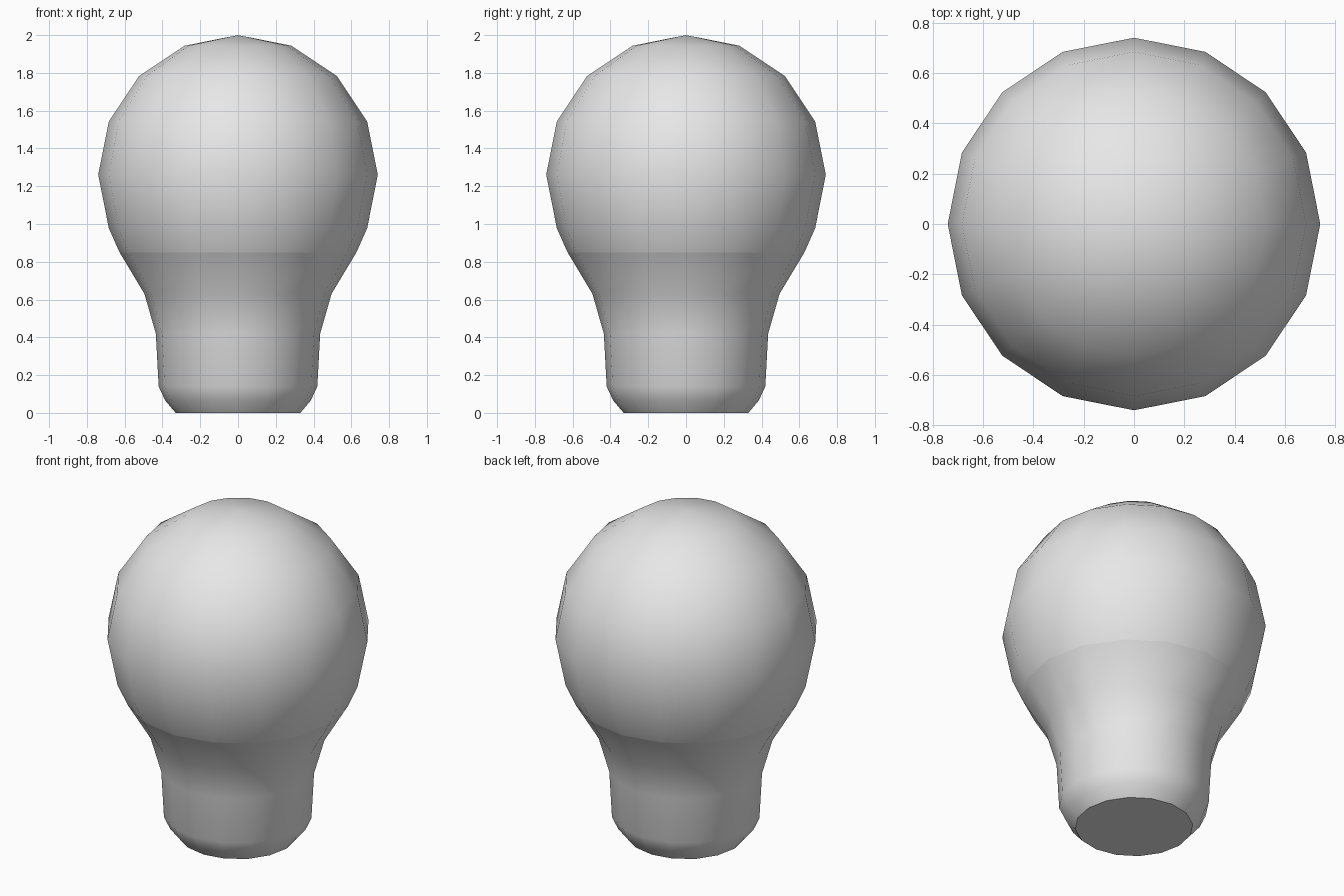
import bpy
import bmesh
from math import sin, cos, pi

cube = bpy.data.objects.get("Cube")
if cube:
    bpy.data.objects.remove(cube, do_unlink=True)

SIDES = 16
RADIUS = 0.74
CENTRE = 1.26

grey = bpy.data.materials.new("light grey")
grey.use_nodes = True
grey.diffuse_color = (0.8, 0.8, 0.8, 1)
grey.node_tree.nodes["Principled BSDF"].inputs["Base Color"].default_value = (0.8, 0.8, 0.8, 1)


def lathe(name, profile, sharp_heights):
    """Turn a (radius, height) profile about z; zero radius makes a pole."""
    bm = bmesh.new()
    rings = []
    for r, z in profile:
        count = SIDES if r > 0 else 1
        rings.append([bm.verts.new((r * cos(2 * pi * i / SIDES), r * sin(2 * pi * i / SIDES), z))
                      for i in range(count)])
    bm.faces.new(rings[0][::-1])  # flat base
    for low, high in zip(rings, rings[1:]):
        for i in range(SIDES):
            j = (i + 1) % SIDES
            if len(high) == 1:
                bm.faces.new((low[i], low[j], high[0]))
            else:
                bm.faces.new((low[i], low[j], high[j], high[i]))
    for face in bm.faces:
        face.smooth = len(face.verts) < SIDES
    # Crease the rings where the shading breaks
    for edge in bm.edges:
        if all(any(abs(v.co.z - h) < 0.001 for h in sharp_heights) for v in edge.verts):
            edge.smooth = False
    mesh = bpy.data.meshes.new(name)
    bm.to_mesh(mesh)
    bm.free()
    mesh.materials.append(grey)
    obj = bpy.data.objects.new(name, mesh)
    bpy.context.collection.objects.link(obj)
    return obj


# Rounded foot, straight neck and flare
neck = [(0.33, 0), (0.385, 0.065), (0.42, 0.14), (0.435, 0.42), (0.495, 0.63), (0.627, 0.85)]

# Faceted globe, from just below its equator up to the pole
globe = [(RADIUS * cos(k * pi / 8), CENTRE + RADIUS * sin(k * pi / 8)) for k in range(-1, 4)]
globe.append((0, CENTRE + RADIUS))

lathe("bulb", neck + globe, (0, 0.85))
